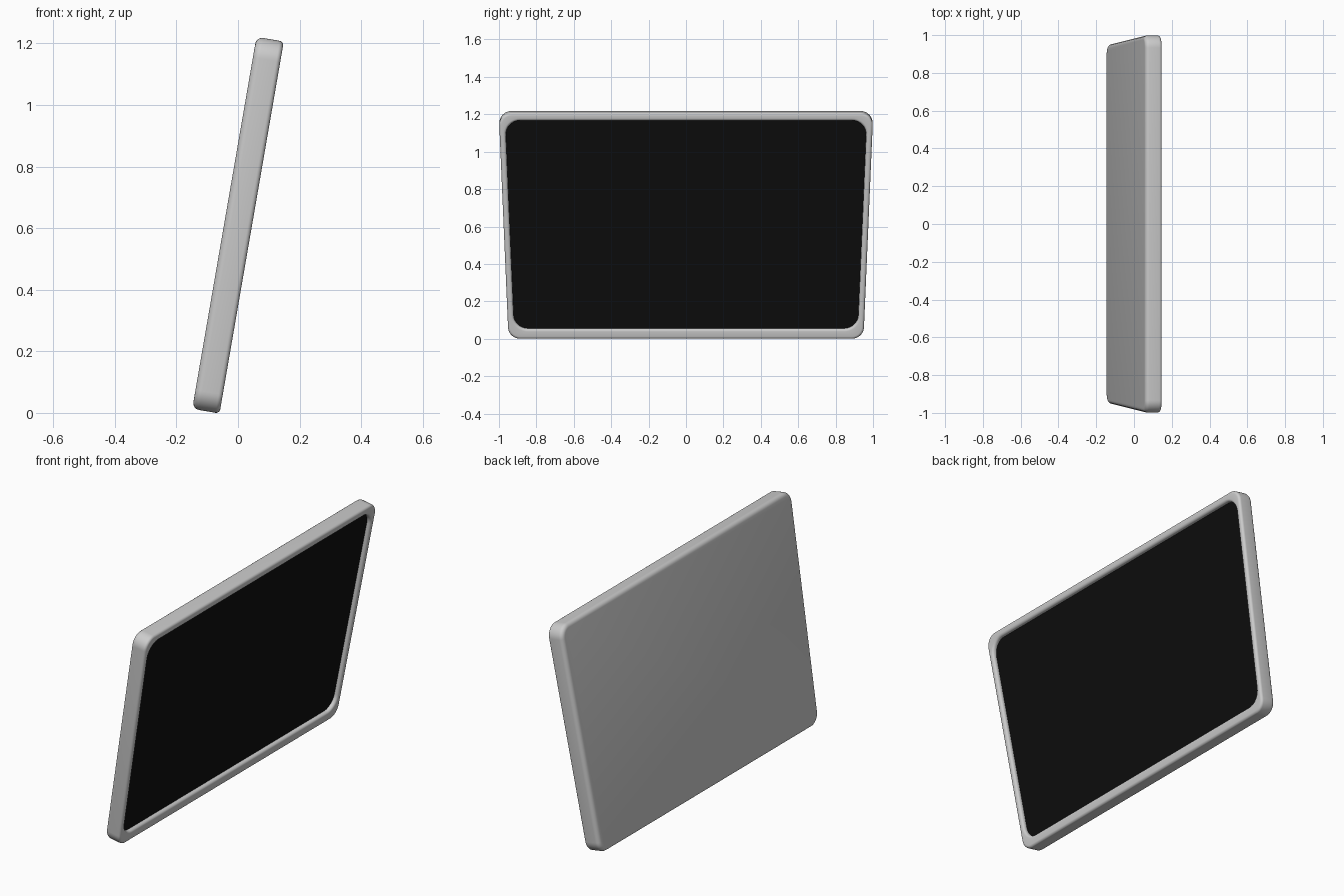
import bpy, bmesh
from math import sin, cos, atan, radians, pi

if "Cube" in bpy.data.objects:
    bpy.data.objects.remove(bpy.data.objects["Cube"])

TILT = radians(9.8)
H, HALF_BOTTOM, HALF_TOP, THICK = 1.226, 0.949, 1.001, 0.09
K = (HALF_TOP - HALF_BOTTOM) / H
SLANT = atan(K)


def outline(side, bottom, top, r, w, n=10):
    """Rounded tapered rectangle at depth w, inset from the outer edges, leaned forward."""
    pts = []

    def corner(su, v, a0, a1):
        u = HALF_BOTTOM + K * v - (side + r) / cos(SLANT)
        for i in range(n + 1):
            a = a0 + (a1 - a0) * i / n
            pts.append((su * (u + r * cos(a)), v + r * sin(a)))

    corner(1, bottom + r, -pi / 2, -SLANT)
    corner(1, H - top - r, -SLANT, pi / 2)
    corner(-1, H - top - r, pi / 2, -SLANT)
    corner(-1, bottom + r, -SLANT, -pi / 2)
    s, c = sin(TILT), cos(TILT)
    z0 = THICK * s - 0.002
    x0 = -(H * s + THICK * c) / 2
    return [(x0 + w * c + v * s, u, z0 + v * c - w * s) for u, v in pts]


def loft(name, loops, cap=True):
    bm = bmesh.new()
    rings = [[bm.verts.new(p) for p in loop] for loop in loops]
    for a, b in zip(rings, rings[1:]):
        for i in range(len(a)):
            j = (i + 1) % len(a)
            bm.faces.new((a[i], a[j], b[j], b[i]))
    if cap:
        bm.faces.new(rings[0][::-1])
    mesh = bpy.data.meshes.new(name)
    bm.to_mesh(mesh)
    bm.free()
    obj = bpy.data.objects.new(name, mesh)
    bpy.context.collection.objects.link(obj)
    bpy.ops.object.select_all(action='DESELECT')
    obj.select_set(True)
    bpy.context.view_layer.objects.active = obj
    bpy.ops.object.shade_smooth_by_angle(angle=radians(35))
    return obj


# casing: back panel, rounded rim, rounded front frame and recess wall
R, RB, RF = 0.065, 0.022, 0.014
SIDE, BOTTOM, TOP, R_IN, RECESS = 0.033, 0.055, 0.042, 0.075, 0.022
N = 5
steps = [i / N * pi / 2 for i in range(N + 1)]
loops = []
for a in steps:
    d = RB * (1 - sin(a))
    loops.append(outline(d, d, d, R - d, RB * (1 - cos(a))))
for a in steps:
    d = RF * (1 - cos(a))
    loops.append(outline(d, d, d, R - d, THICK - RF * (1 - sin(a))))
for a in steps:
    d = RF * (1 - sin(a))
    loops.append(outline(SIDE - RF + RF * sin(a), BOTTOM - d, TOP - d, R_IN + d,
                         THICK - RF * (1 - cos(a))))
loops.append(outline(SIDE, BOTTOM, TOP, R_IN, THICK - RECESS - 0.002))
loft("casing", loops)

# dark screen sunk into the frame
screen = loft("screen", [outline(SIDE, BOTTOM, TOP, R_IN, THICK - RECESS)], cap=True)
screen.data.flip_normals()
black = bpy.data.materials.new("black_glass")
black.diffuse_color = (0.004, 0.004, 0.004, 1)
black.use_nodes = True
black.node_tree.nodes["Principled BSDF"].inputs["Base Color"].default_value = black.diffuse_color
screen.data.materials.append(black)
